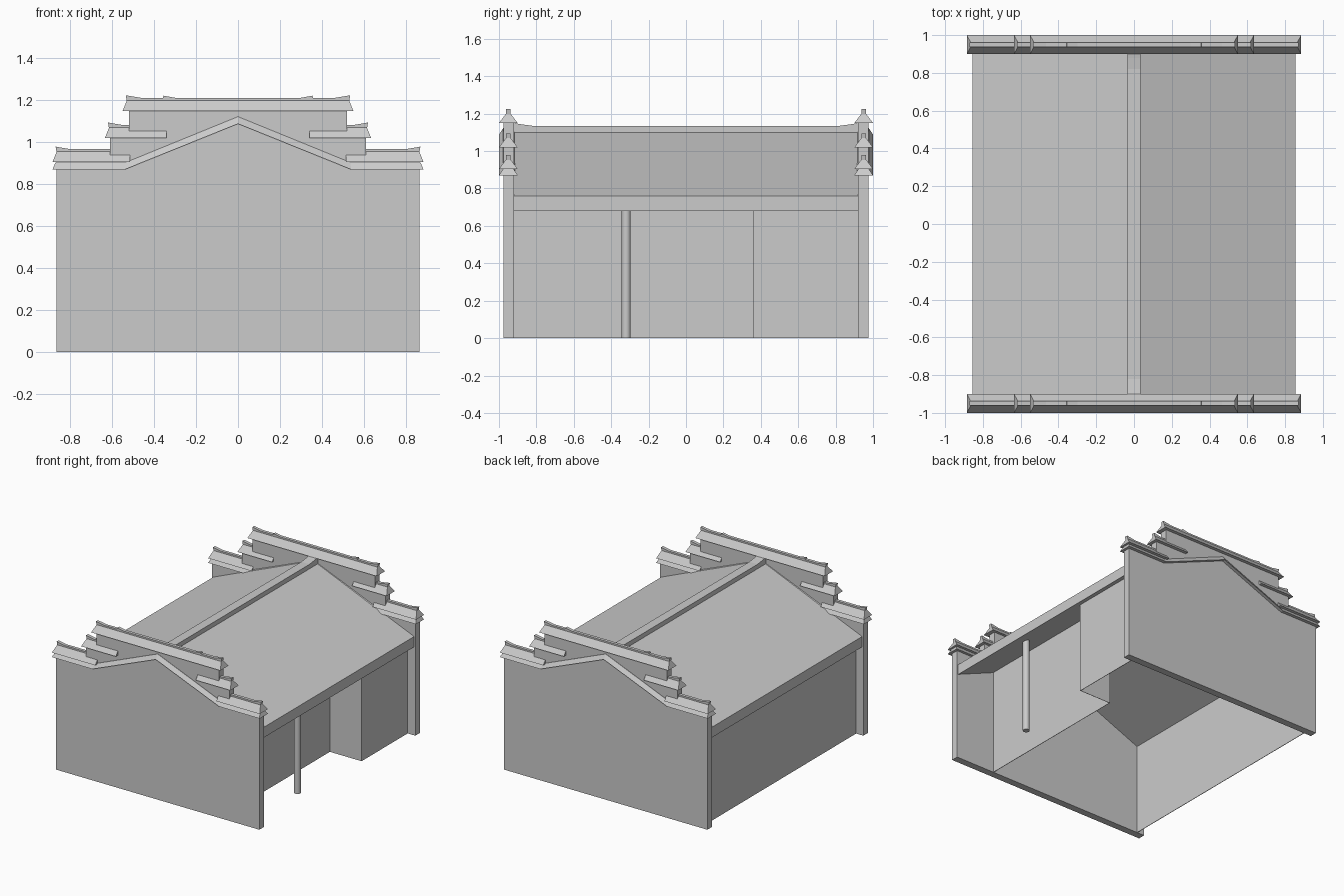
import bpy
import bmesh

cube = bpy.data.objects.get("Cube")
if cube:
    bpy.data.objects.remove(cube)

GREY = (0.6, 0.6, 0.6, 1)
plaster = bpy.data.materials.new("plain grey")
plaster.use_nodes = True
plaster.diffuse_color = GREY
plaster.node_tree.nodes["Principled BSDF"].inputs["Base Color"].default_value = GREY

GABLE_Y = -0.95   # centre line of the front gable wall
WALL_IN = -0.92   # inner face of the front gable wall


def finish(name, bm, mirror=""):
    """Turn a bmesh into an object, mirrored over the named axes."""
    bmesh.ops.recalc_face_normals(bm, faces=bm.faces)
    mesh = bpy.data.meshes.new(name)
    bm.to_mesh(mesh)
    bm.free()
    mesh.materials.append(plaster)
    obj = bpy.data.objects.new(name, mesh)
    bpy.context.collection.objects.link(obj)
    if mirror:
        mod = obj.modifiers.new("mirror", "MIRROR")
        mod.use_axis = ["X" in mirror, "Y" in mirror, False]
        mod.merge_threshold = 0.0001
    return obj


def prism(name, profile, lo, hi, along="Y", mirror=""):
    """Extrude a closed profile (horizontal, z) along X or Y."""
    bm = bmesh.new()
    place = (lambda a, z, d: (a, d, z)) if along == "Y" else (lambda a, z, d: (d, a, z))
    ends = [[bm.verts.new(place(a, z, d)) for a, z in profile] for d in (lo, hi)]
    for end in ends:
        bm.faces.new(end)
    for i in range(len(profile)):
        j = (i + 1) % len(profile)
        bm.faces.new((ends[0][i], ends[0][j], ends[1][j], ends[1][i]))
    return finish(name, bm, mirror)


def coping(name, path, height, foot, top, open_start=False):
    """Tapered strip over the gable wall; path points are (foot x, top x, z)."""
    bm = bmesh.new()
    rings = []
    for xb, xt, z in path:
        corners = ((xb, -foot, z), (xb, foot, z), (xt, top, z + height), (xt, -top, z + height))
        rings.append([bm.verts.new((x, GABLE_Y + y, zz)) for x, y, zz in corners])
    for a, b in zip(rings, rings[1:]):
        for i in range(4):
            j = (i + 1) % 4
            bm.faces.new((a[i], a[j], b[j], b[i]))
    if not open_start:
        bm.faces.new(rings[0])
    bm.faces.new(rings[-1])
    return finish(name, bm, "XY")


# Stepped gable walls, front and back
half = [(0.865, 0), (0.865, 0.92), (0.61, 0.92), (0.61, 1.04), (0.52, 1.04), (0.52, 1.17)]
outline = half + [(-x, z) for x, z in reversed(half)]
prism("gable_wall", outline, -0.975, WALL_IN, mirror="Y")

# Little tiled roofs on each step, with upturned crests
tiers = {"lower": (0.515, 0.885, 0.905), "middle": (0.34, 0.635, 1.02), "upper": (0, 0.55, 1.15)}
for tier, (inner, outer, z) in tiers.items():
    coping(f"{tier}_coping", [(inner, inner, z), (outer, outer - 0.02, z)],
           0.05, 0.05, 0.012, open_start=inner == 0)
    tip = outer - 0.015
    crest = [(inner, z + 0.045), (tip - 0.005, z + 0.045), (tip, z + 0.074),
             (tip - 0.07, z + 0.062), (inner, z + 0.062)]
    prism(f"{tier}_crest", crest, GABLE_Y - 0.012, GABLE_Y + 0.012, mirror="XY")

# Raised middle ends on the upper crest
prism("crest_tip", [(0.3, 1.205), (0.36, 1.205), (0.355, 1.222), (0.3, 1.212)],
      GABLE_Y - 0.012, GABLE_Y + 0.012, mirror="XY")

# Moulding that follows the roof slope on the gable
coping("gable_moulding", [(0, 0, 1.088), (0.54, 0.535, 0.87), (0.885, 0.87, 0.87)],
       0.034, 0.05, 0.0275, open_start=True)

# Main roof slab
EAVE, PEAK, SLOPE, THICK = 0.855, 1.115, 0.415, 0.08
drop = EAVE * SLOPE
roof = [(-EAVE, PEAK - drop), (0, PEAK), (EAVE, PEAK - drop),
        (EAVE, PEAK - drop - THICK), (0, PEAK - THICK), (-EAVE, PEAK - drop - THICK)]
prism("main_roof", roof, WALL_IN - 0.005, -WALL_IN + 0.005)

# Ridge with flared ends
ridge = [(0, 1.08), (0.92, 1.08), (0.92, 1.15), (0.88, 1.143), (0.82, 1.135), (0, 1.135)]
prism("roof_ridge", ridge, -0.035, 0.035, along="X", mirror="Y")


def wall(name, plan):
    """Thin wall along a plan path, reaching up to the underside of the roof."""
    bm = bmesh.new()
    columns = [(bm.verts.new((x, y, 0)), bm.verts.new((x, y, PEAK - THICK - SLOPE * abs(x))))
               for x, y in plan]
    for a, b in zip(columns, columns[1:]):
        bm.faces.new((a[0], b[0], b[1], a[1]))
    obj = finish(name, bm)
    obj.modifiers.new("thickness", "SOLIDIFY").thickness = 0.004


# Porch wall with its projecting room, and the plain wall opposite
wall("porch_wall", [(0.53, WALL_IN), (0.53, 0.36), (0.8, 0.36), (0.8, -WALL_IN)])
wall("rear_wall", [(-0.8, WALL_IN), (-0.8, -WALL_IN)])

# Round porch column
bpy.ops.mesh.primitive_cylinder_add(vertices=20, radius=0.024, depth=0.735,
                                    location=(0.73, -0.32, 0.3675))
column = bpy.context.object
column.name = "porch_column"
column.data.materials.append(plaster)
bpy.ops.object.shade_smooth_by_angle()
